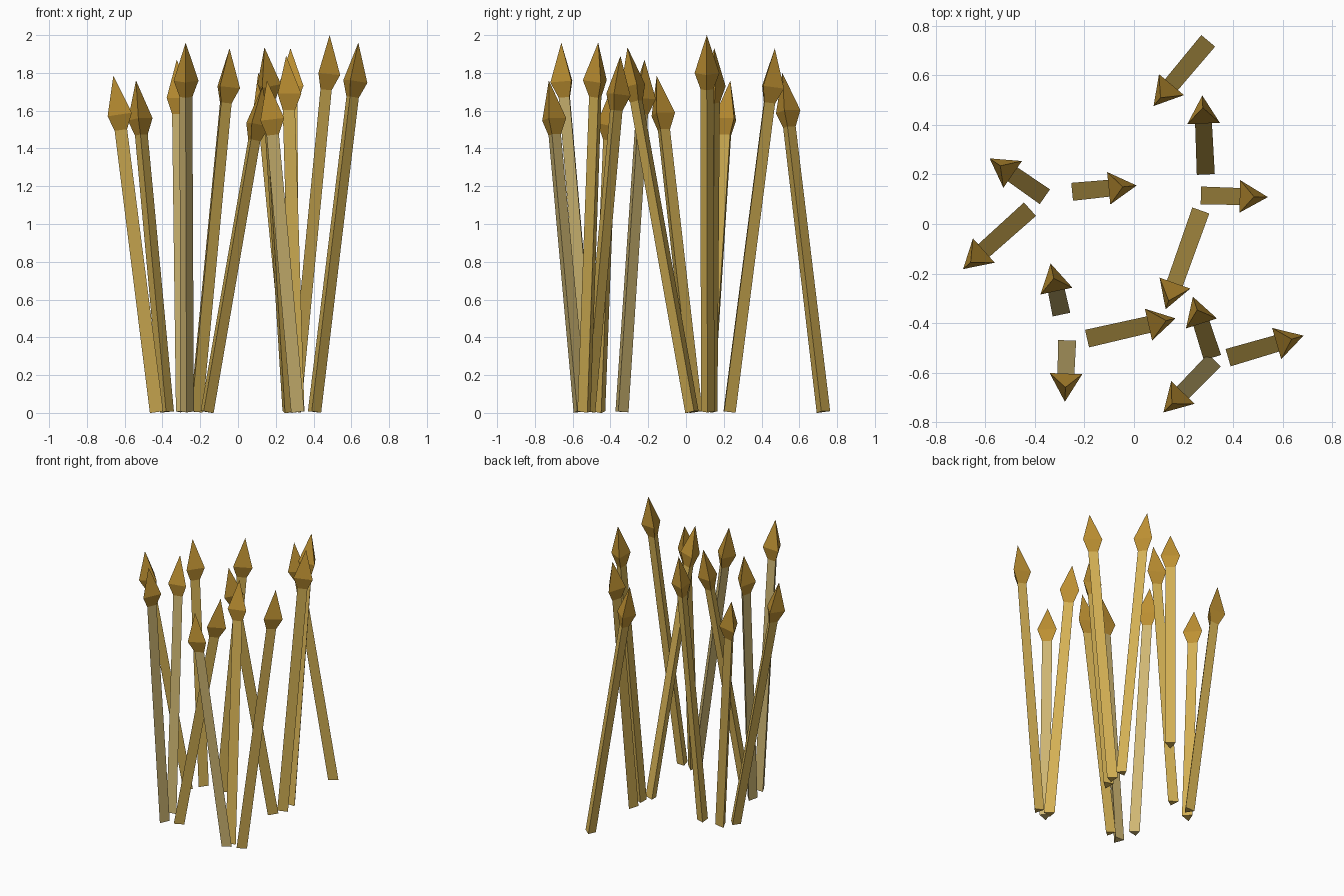
import bpy, bmesh
from math import cos, sin, tau
from mathutils import Vector

cube = bpy.data.objects.get("Cube")
if cube:
    bpy.data.objects.remove(cube, do_unlink=True)


def make_material(name, color):
    mat = bpy.data.materials.new(name)
    mat.use_nodes = True
    mat.diffuse_color = color
    mat.node_tree.nodes["Principled BSDF"].inputs["Base Color"].default_value = color
    return mat


golden_wood = make_material("golden wood", (0.66, 0.44, 0.09, 1))
pale_wood = make_material("pale wood", (0.62, 0.47, 0.17, 1))
bronze = make_material("bronze", (0.51, 0.28, 0.032, 1))

SHAFT_BOTTOM, SHAFT_TOP, HEAD_RADIUS = 0.042, 0.039, 0.076
HEAD_LENGTH, HEAD_POINT = 0.29, 0.205   # whole head, and its upper point


def triangular_loft(name, material, frame, stations):
    """Skin three-sided rings, each (centre, radius); radius 0 is a point."""
    lean, side = frame
    bm = bmesh.new()
    rings = []
    for centre, radius in stations:
        if radius == 0:
            rings.append([bm.verts.new(centre)] * 3)
        else:
            rings.append([bm.verts.new(centre + radius * (lean * cos(tau * k / 3)
                                                          + side * sin(tau * k / 3)))
                          for k in range(3)])
    for low, high in zip(rings, rings[1:]):
        for k in range(3):
            n = (k + 1) % 3
            corners = [low[k], low[n], high[n], high[k]]
            bm.faces.new(list(dict.fromkeys(corners)))
    for ring in (rings[0], rings[-1]):
        if ring[0] is not ring[1]:
            bm.faces.new(ring)
    bmesh.ops.recalc_face_normals(bm, faces=bm.faces)
    mesh = bpy.data.meshes.new(name)
    bm.to_mesh(mesh)
    bm.free()
    mesh.materials.append(material)
    obj = bpy.data.objects.new(name, mesh)
    bpy.context.collection.objects.link(obj)


def spear(foot, tip, wood):
    tip = Vector(tip)
    # The foot marks the back face of the shaft; step in to its axis
    outward = Vector((tip.x - foot[0], tip.y - foot[1], 0)).normalized()
    base = Vector((*foot, 0.006)) + outward * SHAFT_BOTTOM / 2
    axis = (tip - base).normalized()
    lean = (outward - axis * outward.dot(axis)).normalized()
    frame = (lean, axis.cross(lean))
    widest = tip - axis * HEAD_POINT
    triangular_loft("spear_shaft", wood, frame,
                    [(base, SHAFT_BOTTOM), (widest, SHAFT_TOP)])
    triangular_loft("spear_head", bronze, frame,
                    [(tip - axis * HEAD_LENGTH, SHAFT_TOP),
                     (widest, HEAD_RADIUS), (tip, 0)])


# Foot position, tip position and wood of each leaning spear
spears = [
    ((0.30, 0.74), (0.107, 0.51, 1.80), golden_wood),
    ((0.29, 0.20), (0.278, 0.47, 1.93), golden_wood),
    ((-0.36, 0.11), (-0.54, 0.235, 1.76), golden_wood),
    ((-0.25, 0.13), (-0.045, 0.15, 1.93), golden_wood),
    ((0.27, 0.115), (0.485, 0.11, 2.00), golden_wood),
    ((-0.42, 0.06), (-0.66, -0.155, 1.785), golden_wood),
    ((0.27, 0.055), (0.14, -0.31, 1.935), golden_wood),
    ((-0.293, -0.366), (-0.324, -0.22, 1.87), pale_wood),
    ((-0.19, -0.463), (0.13, -0.39, 1.73), golden_wood),
    ((-0.27, -0.47), (-0.277, -0.66, 1.96), pale_wood),
    ((0.317, -0.54), (0.255, -0.347, 1.89), golden_wood),
    ((0.38, -0.54), (0.637, -0.465, 1.96), golden_wood),
    ((0.325, -0.55), (0.153, -0.726, 1.76), pale_wood),
]
for foot, tip, wood in spears:
    spear(foot, tip, wood)
